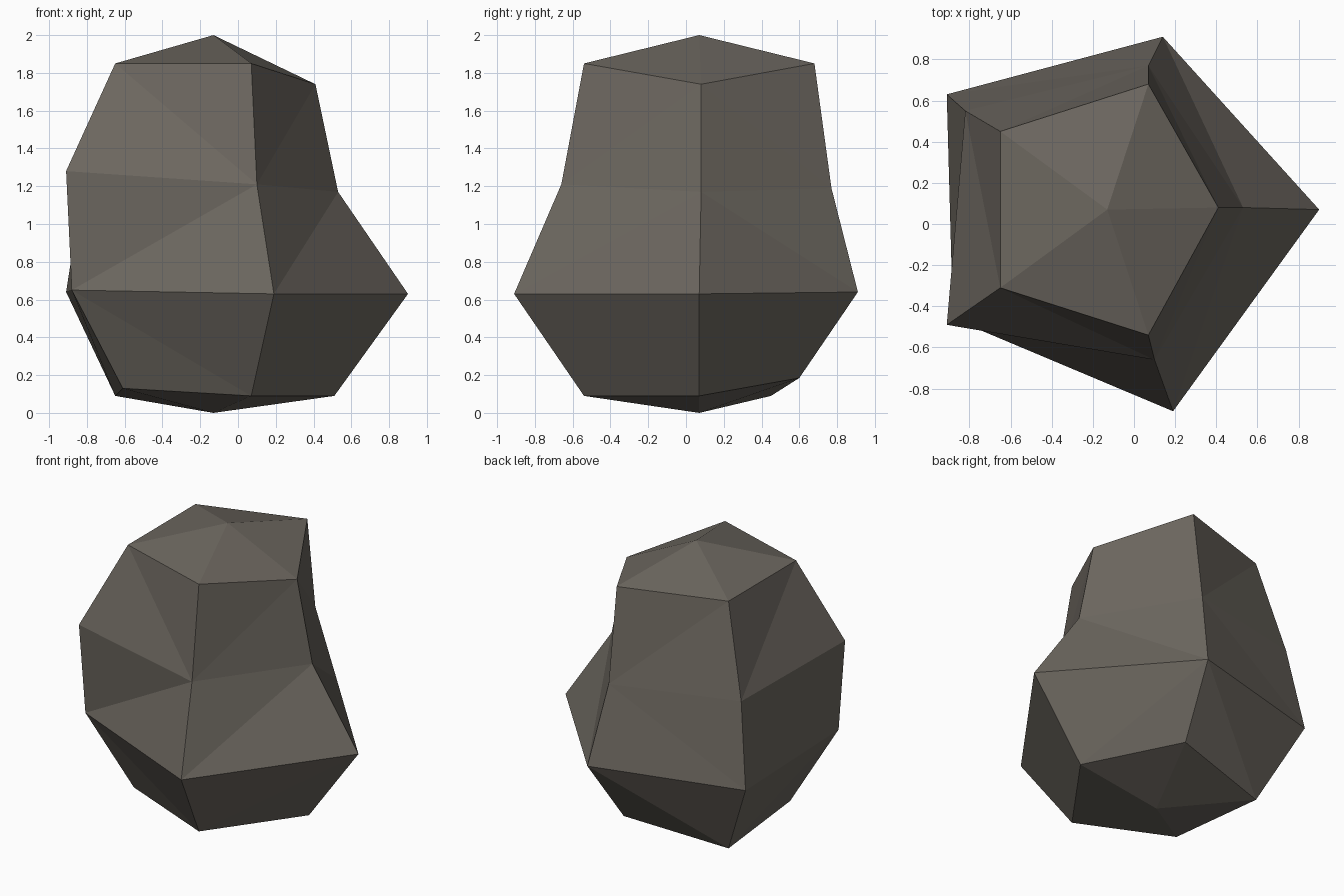
import bpy, bmesh

if "Cube" in bpy.data.objects:
    bpy.data.objects.remove(bpy.data.objects["Cube"])

# Five-sided rock: four rings from top to bottom, each starting at +x, counterclockwise
RINGS = [
    [(.41, .08, 1.74), (.07, .68, 1.85), (-.65, .45, 1.85), (-.65, -.31, 1.85), (.07, -.54, 1.85)],
    [(.53, .08, 1.17), (.07, .77, 1.19), (-.82, .55, 1.22), (-.91, -.49, 1.28), (.10, -.66, 1.21)],
    [(.90, .07, .63), (.14, .91, .64), (-.91, .63, .64), (-.88, -.46, .65), (.19, -.91, .63)],
    [(.51, .07, .09), (.07, .60, .185), (-.65, .45, .09), (-.61, -.30, .13), (.07, -.54, .09)],
]
# Which way each quad folds: "1" = upper corner to next lower corner
FOLDS = ["10010", "11100", "01010"]

bm = bmesh.new()
rings = [[bm.verts.new(p) for p in ring] for ring in RINGS]
top = bm.verts.new((-.13, .07, 2.0))
bottom = bm.verts.new((-.13, .07, 0))

for j in range(5):
    k = (j + 1) % 5
    # Top and bottom caps
    bm.faces.new((top, rings[0][j], rings[0][k]))
    bm.faces.new((bottom, rings[3][k], rings[3][j]))
    # Folded side panels
    for i, fold in enumerate(FOLDS):
        a, b = rings[i][j], rings[i][k]
        c, d = rings[i + 1][j], rings[i + 1][k]
        tris = ((a, c, d), (a, d, b)) if fold[j] == "1" else ((a, c, b), (b, c, d))
        for t in tris:
            bm.faces.new(t)
bmesh.ops.recalc_face_normals(bm, faces=bm.faces[:])

mesh = bpy.data.meshes.new("rock")
bm.to_mesh(mesh)
bm.free()

# Warm grey stone
stone = bpy.data.materials.new("warm grey stone")
stone.diffuse_color = (.15, .135, .115, 1)
stone.use_nodes = True
stone.node_tree.nodes["Principled BSDF"].inputs["Base Color"].default_value = stone.diffuse_color
mesh.materials.append(stone)
bpy.context.collection.objects.link(bpy.data.objects.new("rock", mesh))
